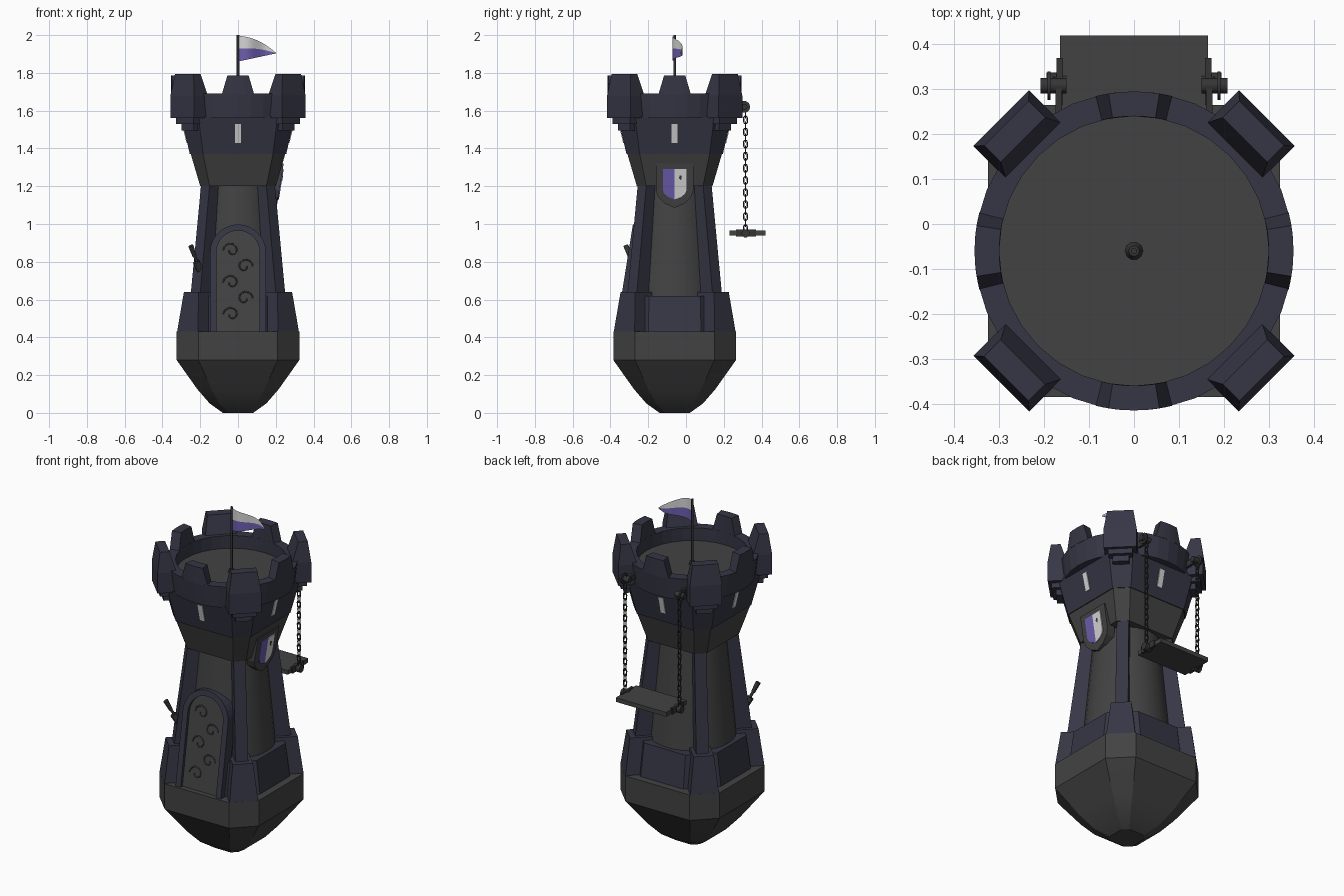
import bpy, bmesh
from math import sin, cos, pi, radians
from mathutils import Matrix, Vector

if "Cube" in bpy.data.objects:
    bpy.data.objects.remove(bpy.data.objects["Cube"])

CY = -0.06                      # tower axis
AXIS = Matrix.Translation((0, CY, 0))


def material(name, rgb):
    m = bpy.data.materials.new(name)
    m.use_nodes = True
    m.diffuse_color = (*rgb, 1)
    bsdf = next(n for n in m.node_tree.nodes if n.type == 'BSDF_PRINCIPLED')
    bsdf.inputs["Base Color"].default_value = (*rgb, 1)
    return m


STONE = material("grey_stone", (0.055, 0.055, 0.055))
BLUE = material("dark_blue_stone", (0.037, 0.037, 0.06))
METAL = material("dark_metal", (0.035, 0.035, 0.035))
WHITE = material("pale_cloth", (0.66, 0.66, 0.66))
PURPLE = material("purple_cloth", (0.15, 0.11, 0.42))


def loft(bm, rings):
    """Skin a stack of equal-length point rings and cap both ends."""
    rows = [[bm.verts.new(p) for p in ring] for ring in rings]
    n = len(rows[0])
    for a, b in zip(rows, rows[1:]):
        for i in range(n):
            j = (i + 1) % n
            bm.faces.new((a[i], a[j], b[j], b[i]))
    bm.faces.new(rows[0][::-1])
    bm.faces.new(rows[-1])


def finish(bm, name, mat, matrix=AXIS, smooth=None):
    bmesh.ops.recalc_face_normals(bm, faces=bm.faces[:])
    me = bpy.data.meshes.new(name)
    bm.to_mesh(me)
    bm.free()
    me.materials.append(mat)
    ob = bpy.data.objects.new(name, me)
    ob.matrix_world = matrix
    bpy.context.collection.objects.link(ob)
    if smooth:
        bpy.ops.object.select_all(action='DESELECT')
        ob.select_set(True)
        bpy.context.view_layer.objects.active = ob
        bpy.ops.object.shade_smooth_by_angle(angle=radians(smooth))
    return ob


def solid(name, mat, rings, turns=(0,), smooth=None, matrix=AXIS):
    """One loft, repeated at each turn (degrees) about the tower axis."""
    bm = bmesh.new()
    for t in turns:
        rot = Matrix.Rotation(radians(t), 3, 'Z')
        loft(bm, [[rot @ Vector(p) for p in ring] for ring in rings])
    return finish(bm, name, mat, matrix, smooth)


def chamfered(h, c, z):
    return [(x, y, z) for x, y in ((h, -c), (h, c), (c, h), (-c, h),
                                   (-h, c), (-h, -c), (-c, -h), (c, -h))]


def circle(r, z, n=32):
    return [(r * cos(2 * pi * i / n), r * sin(2 * pi * i / n), z) for i in range(n)]


def block(r0, r1, w, z):
    return [(r0, -w, z), (r1, -w, z), (r1, w, z), (r0, w, z)]


def plate(name, mat, outline, place, front, back, turns=(0,)):
    """Extrude a flat outline (u, v) using place(u, v, depth)."""
    return solid(name, mat, [[place(u, v, d) for u, v in outline]
                             for d in (back, front)], turns)


def box(name, mat, lo, hi, mirror=False):
    ring = [(lo[0], lo[1]), (hi[0], lo[1]), (hi[0], hi[1]), (lo[0], hi[1])]
    ob = solid(name, mat, [[(x, y, z) for x, y in ring] for z in (lo[2], hi[2])],
               matrix=Matrix())
    if mirror:
        ob.modifiers.new("mirror", 'MIRROR')
    return ob


def rod(name, mat, a, b, r0, r1=None, mirror=False, sides=10):
    a, b = Vector(a), Vector(b)
    q = (b - a).to_track_quat('Z', 'Y')
    rings = [[p + q @ Vector(c) for c in circle(r, 0, sides)]
             for p, r in ((a, r0), (b, r1 or r0))]
    ob = solid(name, mat, rings, smooth=40, matrix=Matrix())
    if mirror:
        ob.modifiers.new("mirror", 'MIRROR')
    return ob


CORNERS = (45, 135, 225, 315)
SIDES = (0, 90, 180, 270)

# Foot, skirt and shaft
solid("base", STONE, [chamfered(*p) for p in (
    (0.08, 0.05, 0), (0.15, 0.1, 0.05), (0.215, 0.14, 0.125),
    (0.325, 0.21, 0.28), (0.325, 0.21, 0.43))], smooth=20)
solid("skirt_wall", BLUE, [chamfered(0.285, 0.14, 0.42), chamfered(0.258, 0.135, 0.62)])
solid("skirt_corners", BLUE, [block(0.2, 0.378, 0.078, 0.43),
                              block(0.2, 0.35, 0.055, 0.64)], CORNERS)
solid("shaft", STONE, [circle(0.25, 0.43), circle(0.235, 0.62), circle(0.18, 1.22)], smooth=40)
solid("buttresses", BLUE, [block(0.1, 0.32, 0.035, 0.62),
                           block(0.1, 0.244, 0.032, 1.21)], CORNERS)

# Flared head
solid("head_lower", STONE, [chamfered(0.2, 0.15, 1.2), chamfered(0.25, 0.185, 1.37)])
solid("head_upper", BLUE, [chamfered(0.255, 0.185, 1.37), chamfered(0.302, 0.21, 1.57)])
plate("window_slits", WHITE, [(-0.016, 1.43), (0.016, 1.43), (0.016, 1.53), (-0.016, 1.53)],
      lambda u, v, d: (0.255 + (v - 1.37) * 0.235 + d, u, v), 0.004, -0.004, SIDES)

# Battlements
solid("parapet", BLUE, [circle(0.28, 1.56), circle(0.34, 1.56), circle(0.355, 1.69),
                        circle(0.3, 1.69), circle(0.3, 1.6)])
solid("roof_floor", STONE, [circle(0.302, 1.6), circle(0.302, 1.615)])


def arc(half, z, r0=0.3, r1=0.355, n=4):
    t = [half * (2 * i / n - 1) for i in range(n + 1)]
    return ([(r1 * cos(a), r1 * sin(a), z) for a in t]
            + [(r0 * cos(a), r0 * sin(a), z) for a in reversed(t)])


solid("merlons", BLUE, [arc(0.245, 1.685), arc(0.16, 1.785)], SIDES)
solid("corner_merlons", BLUE, [block(0.315, 0.418, 0.088, 1.56),
                               block(0.315, 0.418, 0.088, 1.68),
                               block(0.35, 0.402, 0.07, 1.795)], CORNERS)
solid("upper_corbels", BLUE, [block(0.3, 0.4, 0.065, 1.53),
                              block(0.3, 0.4, 0.065, 1.57)], CORNERS)
solid("lower_corbels", BLUE, [block(0.3, 0.378, 0.045, 1.495),
                              block(0.3, 0.378, 0.045, 1.54)], CORNERS)


# Arched door leaning with the wall
def on_door(u, v, d):
    return (u, -(0.295 - 0.16 * (v - 0.43) + d), v)


def arch(w, spring=0.85, n=14):
    return ([(w, 0.43)] + [(w * cos(pi * i / n), spring + w * sin(pi * i / n))
                           for i in range(n + 1)] + [(-w, 0.43)])


plate("door_panel", STONE, arch(0.12), on_door, 0, -0.04)
plate("door_frame", BLUE, arch(0.148) + arch(0.115)[::-1], on_door, 0.017, -0.05)


def wire(name, paths, depth, mat, cyclic=False):
    cu = bpy.data.curves.new(name, 'CURVE')
    cu.dimensions = '3D'
    cu.bevel_depth = depth
    cu.bevel_resolution = 1
    for pts in paths:
        sp = cu.splines.new('POLY')
        sp.points.add(len(pts) - 1)
        for p, co in zip(sp.points, pts):
            p.co = (*co, 1)
        sp.use_cyclic_u = cyclic
    cu.materials.append(mat)
    ob = bpy.data.objects.new(name, cu)
    bpy.context.collection.objects.link(ob)
    return ob


# Carved scrolls on the door
scrolls = []
for k in range(5):
    side = 1 if k % 2 else -1
    path = []
    for i in range(14):
        a, r = i * 0.5, 0.045 - i * 0.0027
        path.append(on_door(side * (0.035 + r * cos(a)), 0.52 + 0.085 * k + r * sin(a), 0))
    scrolls.append(path)
wire("door_scrolls", scrolls, 0.004, STONE).matrix_world = AXIS


# Shield on the side wall
def on_wall(u, v, d):
    return (0.205 + (v - 1.09) * 0.16 + d, u, v)


def shield(w, top, side, tip):
    half = [(w, top), (w, side), (w * 0.87, side * 0.6 + tip * 0.4),
            (w * 0.52, side * 0.25 + tip * 0.75), (0, tip)]
    return half, [(-u, v) for u, v in half]


near, far = shield(0.1, 1.32, 1.18, 1.085)
plate("shield_back", STONE, near + far[-2::-1], on_wall, 0, -0.05)
near, far = shield(0.063, 1.29, 1.18, 1.13)
plate("shield_pale_half", WHITE, near + [(0, 1.29)], on_wall, 0.005, -0.002)
plate("shield_purple_half", PURPLE, far + [(0, 1.29)], on_wall, 0.005, -0.002)
plate("shield_mark", METAL, [(0.022, 1.245), (0.034, 1.23), (0.038, 1.255), (0.028, 1.258)],
      on_wall, 0.007, 0.004)

# Lever on the front buttress
rod("lever_mount", METAL, (-0.19, -0.26, 0.74), (-0.222, -0.288, 0.8), 0.022, 0.018)
rod("lever_arm", METAL, (-0.21, -0.275, 0.78), (-0.232, -0.3, 0.835), 0.008)
rod("lever_grip", METAL, (-0.23, -0.298, 0.83), (-0.25, -0.318, 0.885), 0.011, 0.014)

# Hanging platform with fittings
box("platform", STONE, (-0.165, 0.23, 0.94), (0.165, 0.42, 0.965))
box("platform_brackets", METAL, (0.158, 0.265, 0.935), (0.172, 0.37, 0.972), True)
rod("platform_pins", METAL, (0.15, 0.315, 0.95), (0.195, 0.315, 0.95), 0.022, mirror=True)
box("hoist_arms", METAL, (0.16, 0.22, 1.6), (0.175, 0.315, 1.635), True)
rod("hoist_drums", METAL, (0.15, 0.308, 1.62), (0.208, 0.308, 1.62), 0.017, mirror=True)
rod("hoist_wheels", METAL, (0.186, 0.308, 1.62), (0.193, 0.308, 1.62), 0.032, mirror=True)

# Chains: two crossed links, repeated upward and mirrored
links = []
for k in range(2):
    link = []
    for i in range(12):
        a = 2 * pi * i / 12
        s = 0.01 * cos(a)
        z = 0.975 + 0.032 * k + 0.01 * sin(a) + (0.01 if sin(a) > 0 else -0.01)
        link.append((0.178 + s * k, 0.315 + s * (1 - k), z))
    links.append(link)
chain = wire("chains", links, 0.0038, METAL, True)
stack = chain.modifiers.new("stack", 'ARRAY')
stack.count = 10
stack.use_relative_offset = False
stack.use_constant_offset = True
stack.constant_offset_displace = (0, 0, 0.064)
chain.modifiers.new("mirror", 'MIRROR')

# Flagpole and two-coloured pennant
rod("flagpole", METAL, (0, CY, 1.6), (0, CY, 2.0), 0.007)
rod("flagpole_foot", METAL, (0, CY, 1.61), (0, CY, 1.635), 0.022, 0.012)
bm = bmesh.new()
NU, NV = 12, 4
grid = []
for i in range(NU + 1):
    u = i / NU
    low, high = 1.86 + 0.043 * u, 1.995 - 0.088 * u * u
    grid.append([bm.verts.new((0.2 * u, 0.03 * u - 0.018 * sin(2 * pi * u),
                               low + (high - low) * j / NV)) for j in range(NV + 1)])
for a, b in zip(grid, grid[1:]):
    for j in range(NV):
        f = bm.faces.new((a[j], b[j], b[j + 1], a[j + 1]))
        f.material_index = 1 if j < NV // 2 else 0
finish(bm, "pennant", WHITE, smooth=60).data.materials.append(PURPLE)
